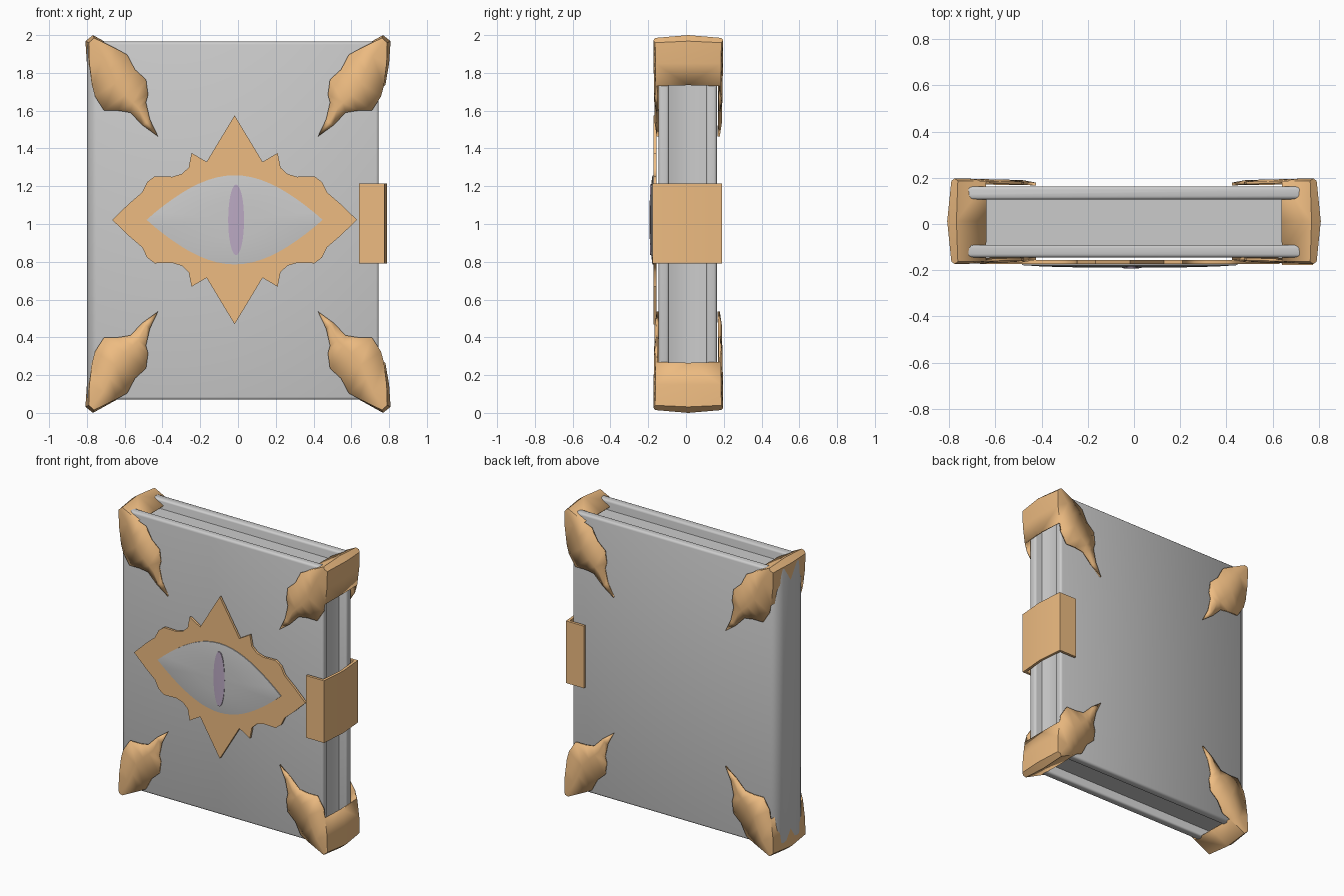
import bpy, bmesh, math
from mathutils import Vector

if "Cube" in bpy.data.objects:
    bpy.data.objects.remove(bpy.data.objects["Cube"])


def material(name, color):
    m = bpy.data.materials.new(name)
    m.diffuse_color = (*color, 1)
    m.use_nodes = True
    m.node_tree.nodes["Principled BSDF"].inputs["Base Color"].default_value = m.diffuse_color
    return m


GOLD = material("gold", (0.85, 0.5, 0.22))
VIOLET = material("violet", (0.5, 0.4, 0.55))


def finish(name, bm, mat=None, angle=40):
    bmesh.ops.recalc_face_normals(bm, faces=bm.faces)
    me = bpy.data.meshes.new(name)
    bm.to_mesh(me)
    bm.free()
    ob = bpy.data.objects.new(name, me)
    bpy.context.collection.objects.link(ob)
    if mat:
        me.materials.append(mat)
    bpy.ops.object.select_all(action='DESELECT')
    ob.select_set(True)
    bpy.context.view_layer.objects.active = ob
    bpy.ops.object.shade_smooth_by_angle(angle=math.radians(angle))
    return ob


def prism(name, pts, direction, mat=None, bevel=0):
    """Extrude a closed 3D outline along a vector, optionally rounding sharp edges."""
    bm = bmesh.new()
    face = bm.faces.new([bm.verts.new(p) for p in pts])
    new = bmesh.ops.extrude_face_region(bm, geom=[face])["geom"]
    bmesh.ops.translate(bm, vec=Vector(direction),
                        verts=[v for v in new if isinstance(v, bmesh.types.BMVert)])
    if face not in [f for e in bm.edges for f in e.link_faces if len(e.link_faces) == 2]:
        bm.faces.new([v for v in face.verts])
    bmesh.ops.recalc_face_normals(bm, faces=bm.faces)
    if bevel:
        sharp = [e for e in bm.edges if e.calc_face_angle(0) > math.radians(60)]
        bmesh.ops.bevel(bm, geom=sharp, offset=bevel, segments=3, profile=0.5, affect='EDGES')
    return finish(name, bm, mat)


# Cover: C-shaped section with a rounded spine
cover = [(.745, -.145), (-.75, -.145), (-.785, -.12), (-.80, -.07), (-.80, .09),
         (-.785, .138), (-.75, .163), (.745, .163), (.745, .107), (-.70, .107),
         (-.70, -.09), (.745, -.09)]
prism("cover", [(x, y, .07) for x, y in cover], (0, 0, 1.895), bevel=.015)

# Page block with a slightly hollow fore edge
pages = [(-.71, -.095), (.69, -.095), (.672, -.045), (.667, .008), (.672, .06),
         (.69, .112), (-.71, .112)]
prism("pages", [(x, y, .13) for x, y in pages], (0, 0, 1.77))

# Clasp wrapping the fore edge
clasp = [(.64, -.178), (.775, -.178), (.79, .006), (.775, .19), (.64, .19),
         (.64, .172), (.757, .172), (.772, .006), (.757, -.16), (.64, -.16)]
prism("clasp", [(x, y, .79) for x, y in clasp], (0, 0, .425), GOLD)

# Corner guards: ridged leaf on each face, joined by a bulged band round the edge
SIDE_A = [(.762, .985), (.64, .925), (.587, .897), (.545, .817), (.487, .765),
          (.476, .685), (.487, .643), (.466, .553)]
SIDE_B = [(.79, .96), (.787, .85), (.772, .73), (.757, .675), (.709, .60),
          (.635, .60), (.571, .59), (.503, .521)]
TIP = (.423, .463)
BAND = [(.638, .928), (.768, 1.0), (.808, .968), (.80, .85), (.78, .735)]


def corner_guard(name, sx, sz):
    bm = bmesh.new()

    def vert(p, y):
        return bm.verts.new((sx * p[0], y, 1 + sz * p[1]))

    rims = []
    for side, edge_y in ((-1, -.163), (1, .187)):
        n = len(SIDE_A)
        rows = []
        for i, (a, b) in enumerate(zip(SIDE_A, SIDE_B)):
            y = edge_y - side * .008 * i / n
            mid = ((a[0] + b[0]) / 2, (a[1] + b[1]) / 2)
            rows.append((vert(a, y), vert(mid, y + side * .010), vert(b, y)))
        for r, s in zip(rows, rows[1:]):
            bm.faces.new((r[0], r[1], s[1], s[0]))
            bm.faces.new((r[1], r[2], s[2], s[1]))
        tip, last = vert(TIP, edge_y - side * .008), rows[-1]
        bm.faces.new((last[0], last[1], tip))
        bm.faces.new((last[1], last[2], tip))
        rims.append([rows[1][0], rows[0][0], rows[0][1], rows[0][2], rows[1][2], rows[2][2]])
    band = [vert(p, .012) for p in BAND]
    for rim in rims:
        bm.faces.new((rim[1], rim[2], rim[3], band[2], band[1]))
        for i, j, k in ((0, 1, 0), (3, 4, 2), (4, 5, 3)):
            bm.faces.new((rim[i], rim[j], band[k + 1], band[k]))
    ob = finish(name, bm, GOLD, 50)
    # make sure the shell faces outward, then thicken it inward
    me = ob.data
    if sum(p.normal.y * (p.center.y - .012) * p.area for p in me.polygons) < 0:
        me.flip_normals()
    mod = ob.modifiers.new("thickness", 'SOLIDIFY')
    mod.thickness, mod.offset = .012, -1


for sx, xn in ((-1, "spine"), (1, "fore")):
    for sz, zn in ((-1, "lower"), (1, "upper")):
        corner_guard(f"corner_guard_{zn}_{xn}", sx, sz)

# Spiked eye frame: one quarter outline mirrored four ways
CX, CZ = -.018, 1.022
quarter = [(0, .553), (.148, .307), (.228, .354), (.243, .277), (.28, .243), (.33, .228),
           (.423, .230), (.463, .20), (.49, .145), (.56, .085), (.648, 0)]
right = quarter + [(x, -z) for x, z in quarter[-2::-1]]
outline = right + [(-x, z) for x, z in right[-2:0:-1]]
prism("eye_frame", [(CX + x, -.172, CZ + z) for x, z in outline], (0, .016, 0), GOLD)


def dome(name, outline, rings, peak, mat=None):
    """Shallow dome facing -y: rings are (scale, y)."""
    bm = bmesh.new()
    loops = [[bm.verts.new((CX + x * s, y, CZ + z * s)) for x, z in outline] for s, y in rings]
    n = len(outline)
    for a, b in zip(loops, loops[1:]):
        for i in range(n):
            bm.faces.new((a[i], a[(i + 1) % n], b[(i + 1) % n], b[i]))
    c = bm.verts.new((CX, peak, CZ))
    for i in range(n):
        bm.faces.new((loops[-1][i], loops[-1][(i + 1) % n], c))
    bm.faces.new(loops[0])
    return finish(name, bm, mat, 60)


# Eyeball: almond outline
N = 20
upper = [(-.466 + .932 * i / N, .236 * math.sin(math.pi * i / N) ** .95) for i in range(N + 1)]
almond = upper + [(x, -z) for x, z in upper[-2:0:-1]]
dome("eyeball", almond, [(1, -.168), (1, -.178), (.8, -.184), (.45, -.188)], -.189)

# Slit pupil
slit = [(.008 + .042 * math.cos(t), .187 * math.sin(t))
        for t in (2 * math.pi * i / 32 for i in range(32))]
dome("pupil", slit, [(1, -.178), (1, -.191)], -.193, VIOLET)
